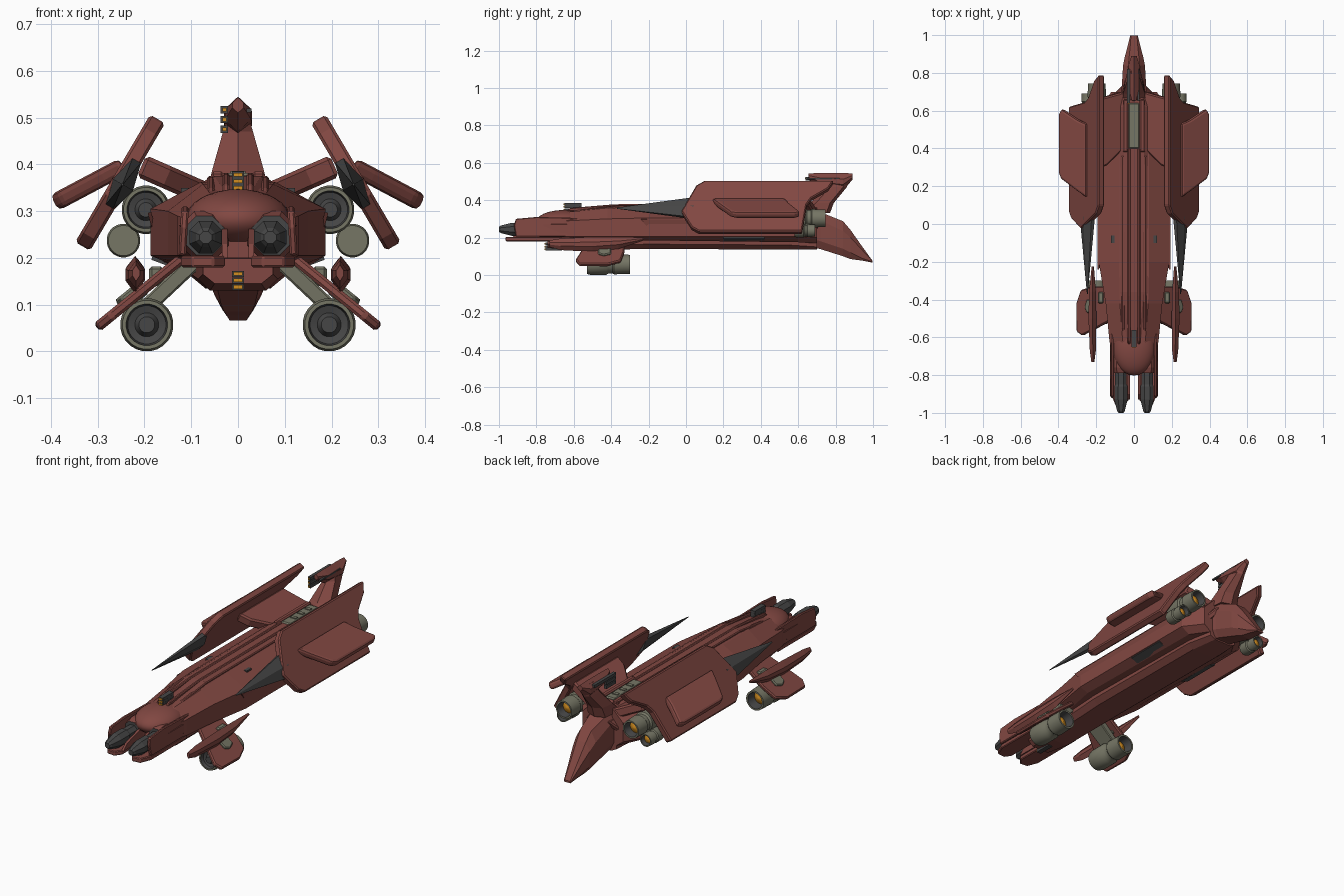
import bpy, bmesh, math

if "Cube" in bpy.data.objects:
    bpy.data.objects.remove(bpy.data.objects["Cube"])

def material(name, col):
    m = bpy.data.materials.new(name)
    m.diffuse_color = (*col, 1)
    m.use_nodes = True
    m.node_tree.nodes["Principled BSDF"].inputs["Base Color"].default_value = m.diffuse_color
    return m

RED = material("dull red", (0.222, 0.064, 0.054))
DARK = material("dark grey", (0.062, 0.062, 0.062))
OLIVE = material("olive grey", (0.18, 0.18, 0.13))
ORANGE = material("orange glow", (0.65, 0.27, 0.015))

def make(name, verts, faces, mats, mirror=False, bevel=0, seg=1, idx=None, smooth=False):
    me = bpy.data.meshes.new(name)
    bm = bmesh.new()
    vs = [bm.verts.new(v) for v in verts]
    for k, f in enumerate(faces):
        bf = bm.faces.new([vs[i] for i in f])
        bf.material_index = idx[k] if idx else 0
    bmesh.ops.recalc_face_normals(bm, faces=bm.faces)
    bm.to_mesh(me)
    bm.free()
    for m in mats:
        me.materials.append(m)
    ob = bpy.data.objects.new(name, me)
    bpy.context.collection.objects.link(ob)
    if smooth:
        for p in me.polygons:
            p.use_smooth = True
        me.set_sharp_from_angle(angle=math.radians(35))
    if bevel:
        b = ob.modifiers.new("Bevel", 'BEVEL')
        b.width, b.segments = bevel, seg
    if mirror:
        ob.modifiers.new("Mirror", 'MIRROR')
    return ob

def loft(name, rings, mat, **kw):
    n = len(rings[0])
    verts = [p for r in rings for p in r]
    faces = [(a*n+i, a*n+(i+1) % n, (a+1)*n+(i+1) % n, (a+1)*n+i)
             for a in range(len(rings)-1) for i in range(n)]
    faces += [tuple(range(n)), tuple(range(len(verts)-n, len(verts)))]
    return make(name, verts, faces, [mat], **kw)

def plate(name, a, b, pts, t, mat, **kw):
    """Slab in the plane through front-view points a->b; pts are (distance from a, y)."""
    L = math.hypot(b[0]-a[0], b[1]-a[1])
    d = ((b[0]-a[0])/L, (b[1]-a[1])/L)
    n = (-d[1], d[0])
    rings = [[(a[0]+d[0]*u+n[0]*s, y, a[1]+d[1]*u+n[1]*s) for u, y in pts] for s in (-t/2, t/2)]
    return loft(name, rings, mat, **kw)

def box(name, x0, x1, y0, y1, z0, z1, mat, **kw):
    return plate(name, ((x0+x1)/2, z0), ((x0+x1)/2, z1),
                 [(0, y0), (z1-z0, y0), (z1-z0, y1), (0, y1)], x1-x0, mat, **kw)

def lathe(name, x, z, prof, n=24, mirror=True, smooth=True, front=1):
    """Turned part along y; prof rows are (radius, y, material of the band after it)."""
    mats = [OLIVE, DARK, ORANGE, RED]
    verts = [(x+r*math.cos(2*math.pi*(i+.5)/n), y, z+r*math.sin(2*math.pi*(i+.5)/n))
             for r, y, m in prof for i in range(n)]
    faces, idx = [], []
    for a in range(len(prof)-1):
        for i in range(n):
            j = (i+1) % n
            faces.append((a*n+i, a*n+j, (a+1)*n+j, (a+1)*n+i))
            idx.append(prof[a][2])
    faces += [tuple(range(n)), tuple(range(len(verts)-n, len(verts)))]
    idx += [front, prof[-1][2]]
    return make(name, verts, faces, mats, mirror=mirror, idx=idx, smooth=smooth)

def oct_ring(y, wt, zt, wm, zs, zl, wb, zb):
    h = [(wt, zt), (wm, zs), (wm, zl), (wb, zb)]
    return [(x, y, z) for x, z in h] + [(-x, y, z) for x, z in reversed(h)]

def hex_ring(y, x, w, z0, z1, e=.3):
    c, q = (z0+z1)/2, (z1-z0)/2*e
    return [(x, y, z0), (x+w, y, c-q), (x+w, y, c+q), (x, y, z1), (x-w, y, c+q), (x-w, y, c-q)]

# Main hull
loft("hull", [oct_ring(-.75, .05, .30, .10, .28, .215, .08, .20),
              oct_ring(-.62, .06, .338, .13, .29, .205, .09, .19),
              oct_ring(-.42, .075, .358, .15, .30, .205, .10, .18),
              oct_ring(-.2, .08, .362, .187, .305, .205, .14, .185),
              oct_ring(.60, .08, .362, .187, .305, .205, .14, .175),
              oct_ring(.70, .06, .36, .12, .30, .20, .08, .17)], RED)
# Raised spine, ribs and the lighter inset strip
loft("spine", [oct_ring(-.60, .03, .345, .05, .335, .33, .05, .32),
               oct_ring(-.36, .05, .374, .085, .35, .34, .08, .32),
               oct_ring(.62, .055, .376, .10, .345, .335, .09, .32),
               oct_ring(.70, .04, .365, .07, .34, .33, .06, .32)], RED)
plate("spine_rib", (.026, .34), (.026, .39), [(0, -.64), (.018, -.62), (.038, -.38), (.042, .40), (0, .40)],
      .016, RED, mirror=True, bevel=.004)
plate("spine_outer_rib", (.058, .33), (.058, .39), [(0, -.60), (.02, -.55), (.042, -.36), (.045, .36), (0, .38)],
      .016, RED, mirror=True, bevel=.004)
box("spine_strip", -.03, .03, .40, .64, .36, .382, OLIVE, bevel=.006)
box("strip_rail", .03, .058, .38, .66, .35, .385, RED, mirror=True, bevel=.006)
for y in (.46, .52, .58):
    box("strip_vent", -.016, .016, y, y+.02, .376, .386, OLIVE)
box("deck_hatch", .10, .122, -.10, -.06, .335, .349, DARK, mirror=True)
# Keel and belly
loft("keel", [oct_ring(-.74, .06, .21, .075, .185, .165, .05, .145),
              oct_ring(-.60, .08, .21, .085, .185, .155, .06, .13),
              oct_ring(-.2, .09, .21, .10, .185, .165, .07, .14),
              oct_ring(.55, .09, .21, .10, .18, .16, .07, .135),
              oct_ring(.70, .07, .21, .08, .18, .15, .05, .135)], RED)
plate("belly_hatch", (.142, .184), (.19, .202), [(0, .2), (.045, .2), (.045, .42), (0, .42)], .008, DARK, mirror=True)
plate("side_flare", (.165, .20), (.190, .30), [(0, -.16), (.1, -.24), (.1, .52), (0, .6)], .008, RED, mirror=True)

# Rounded nose
bpy.ops.mesh.primitive_uv_sphere_add(segments=28, ring_count=16, location=(0, -.655, .283))
nose = bpy.context.object
nose.name = "nose_dome"
nose.scale = (.112, .147, .064)
nose.data.materials.append(RED)
bpy.ops.object.shade_smooth_by_angle(angle=math.radians(40))
# Twin front cannons with their guards
lathe("cannon", .069, .244, [(.014, -1, 1), (.022, -.99, 1), (.038, -.93, 1), (.038, -.86, 1),
                             (.033, -.85, 1), (.033, -.70, 1)], n=8, smooth=False)
lathe("cannon_collar", .072, .248, [(.045, -.79, 3), (.056, -.76, 3), (.06, -.60, 3)], n=8, smooth=False)
plate("cannon_guard", (.119, .205), (.113, .31),
      [(0, -.91), (.06, -.92), (.095, -.91), (.105, -.80), (.10, -.58), (0, -.58)], .016, RED, mirror=True, bevel=.004)
plate("cannon_shelf", (.028, .192), (.122, .192),
      [(0, -.93), (.025, -.965), (.07, -.96), (.094, -.90), (.094, -.6), (0, -.6)], .024, RED, mirror=True, bevel=.004)
plate("cannon_inner_guard", (.028, .2), (.028, .28), [(0, -.93), (.03, -.90), (.07, -.76), (0, -.7)], .012, RED, mirror=True)

# Small turrets above and below the nose
for label, z, y in (("top", .364, -.65), ("belly", .152, -.752)):
    for k in (-1, 0, 1):
        zk = z+k*.014
        box(label + "_turret_barrel", -.013, .013, y, y+.09, zk-.007, zk+.0065, DARK)
        box(label + "_turret_light", -.010, .010, y-.004, y+.001, zk-.004, zk+.004, ORANGE)

# Rear wings: gull arm, large slanted panel, outer blade, dark spike
plate("wing_arm", (.06, .332), (.21, .398), [(0, .40), (.10, .31), (.16, .29), (.16, .66), (0, .70)],
      .05, RED, mirror=True, bevel=.008)
top, low = (.172, .497), (.332, .225)
plate("wing_panel", top, low,
      [(0, .10), (.03, .055), (.19, -.025), (.29, .03), (.316, .07),
       (.316, .62), (.15, .645), (.11, .67), (.05, .76), (0, .79)], .037, RED, mirror=True, bevel=.006)
plate("wing_blade", (.245, .396), (.394, .317), [(0, .14), (.05, .17), (.155, .24), (.167, .27),
      (.167, .58), (.152, .61), (.05, .55), (0, .53)], .038, RED, mirror=True, bevel=.012, seg=2)
def spike_ring(y, h, t):
    return [(.247+a*.507*h+b*.86*t, y, .357-a*.86*h+b*.507*t) for a, b in ((-1, -.4), (-1, .4), (0, 1), (1, .4), (1, -.4), (0, -1))]
loft("wing_spike", [spike_ring(-.37, .003, .002), spike_ring(.04, .062, .026)], DARK, mirror=True)

# Engines
def engine(name, x, z, r, y0, y1, plain=False):
    L = y1-y0
    front = [(r*.9, y0, 0)] if plain else [(r*.3, y0+.02*L, 1), (r*.45, y0+.10*L, 1), (r*.72, y0+.08*L, 1),
                                           (r*.78, y0, 0), (r*.92, y0, 0)]
    lathe(name, x, z, front + [(r, y0+.08*L, 0), (r, y0+.45*L, 0), (r*.86, y0+.5*L, 0), (r*.86, y0+.6*L, 0),
                               (r*.95, y0+.63*L, 0), (r*.90, y1, 0), (r*.74, y1, 1), (r*.6, y1-.2*L, 2),
                               (r*.1, y1-.12*L, 2)], front=0 if plain else 1)
engine("front_engine", .195, .057, .057, -.53, -.30)
engine("rear_engine", .197, .303, .052, .55, .745)
engine("small_rear_engine", .245, .237, .036, .58, .69, plain=True)
plate("rear_engine_mount", (.21, .29), (.24, .245), [(0, .6), (.05, .6), (.05, .66), (0, .66)], .02, OLIVE, mirror=True)

# Front lower fins, struts and side pods
plate("front_fin", (.10, .215), (.303, .05),
      [(0, -.50), (.12, -.55), (.22, -.59), (.258, -.57), (.26, -.42), (.23, -.35), (.15, -.33), (0, -.33)],
      .022, RED, mirror=True, bevel=.006)
plate("engine_strut", (.09, .194), (.195, .095), [(0, -.47), (.14, -.46), (.14, -.37), (0, -.37)], .034, OLIVE, mirror=True, bevel=.004)
plate("fin_joint", (.13, .196), (.265, .086), [(.09, -.44), (.105, -.47), (.145, -.47), (.16, -.44), (.145, -.40), (.105, -.40)],
      .034, OLIVE, mirror=True, bevel=.005)
box("fin_root_block", .16, .19, -.42, -.36, .14, .182, OLIVE, mirror=True, bevel=.006)
loft("side_pod", [hex_ring(-.73, .218, .008, .15, .185), hex_ring(-.67, .218, .016, .133, .195),
                  hex_ring(-.50, .22, .021, .124, .204), hex_ring(-.36, .22, .018, .14, .204),
                  hex_ring(-.225, .218, .006, .185, .20)], RED, mirror=True)

# Tail: upper fin with gun head, drooping lower fin
def fin_ring(z, y0, y1, w):
    return [(0, y0, z), (w, y0+.03, z), (w*.8, y1-.02, z), (0, y1, z), (-w*.8, y1-.02, z), (-w, y0+.03, z)]
loft("tail_fin", [fin_ring(.33, .60, .77, .065), fin_ring(.385, .665, .79, .056), fin_ring(.47, .74, .86, .032),
                  fin_ring(.53, .77, .885, .015)], RED)
loft("tail_gun_head", [hex_ring(.655, 0, .012, .51, .543), hex_ring(.72, 0, .028, .47, .545),
                       hex_ring(.84, 0, .03, .45, .545), hex_ring(.89, 0, .014, .51, .543)], RED)
box("tail_head_vent", .018, .029, .65, .82, .511, .519, DARK)
for z in (.475, .496, .517):
    box("tail_gun", -.037, -.021, .64, .82 if z > .5 else .72, z-.008, z+.008, DARK)
    box("tail_gun_light", -.033, -.025, .636, .641, z-.004, z+.004, ORANGE)
loft("lower_tail", [oct_ring(.62, .05, .345, .08, .30, .21, .055, .16), oct_ring(.72, .045, .335, .065, .29, .18, .045, .138),
                    oct_ring(.84, .03, .287, .058, .235, .14, .036, .10), oct_ring(.88, .026, .24, .05, .20, .12, .03, .085),
                    oct_ring(.94, .02, .155, .034, .135, .09, .024, .077),
                    oct_ring(.997, .016, .076, .02, .074, .07, .018, .066)], RED)
plate("tail_cheek", (.05, .30), (.13, .20), [(0, .58), (.12, .56), (.12, .66), (.06, .70), (0, .74)], .03, RED, mirror=True, bevel=.006)
